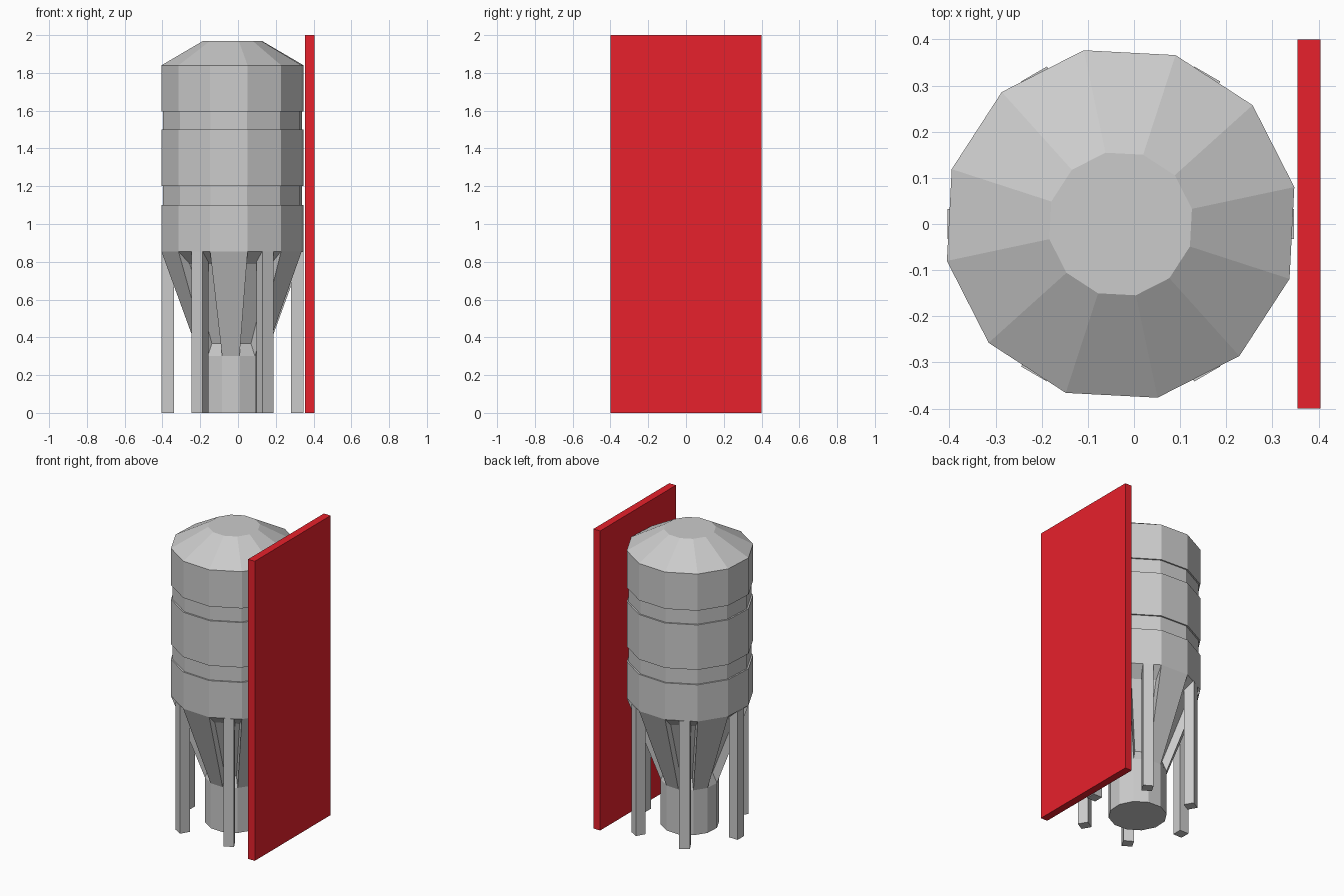
import bpy, bmesh
from math import cos, sin, radians
from mathutils import Vector, Matrix

if "Cube" in bpy.data.objects:
    bpy.data.objects.remove(bpy.data.objects["Cube"])

CX = -0.029          # silo axis
SIDES, PHASE = 12, 12


def finish(name, bm):
    bmesh.ops.recalc_face_normals(bm, faces=bm.faces)
    mesh = bpy.data.meshes.new(name)
    bm.to_mesh(mesh)
    bm.free()
    ob = bpy.data.objects.new(name, mesh)
    bpy.context.collection.objects.link(ob)
    return ob


def box(name, centre, size, angle=0):
    bm = bmesh.new()
    bmesh.ops.create_cube(bm, size=1, matrix=Matrix.Diagonal((*size, 1)))
    ob = finish(name, bm)
    ob.location = centre
    ob.rotation_euler.z = angle
    return ob


# Silo: twelve-sided lathe from spout to roof, with two shallow grooves
profile = [(0.178, 0), (0.178, 0.30), (0.385, 0.855),
           (0.385, 1.10), (0.375, 1.10), (0.375, 1.20), (0.385, 1.20),
           (0.385, 1.50), (0.375, 1.50), (0.375, 1.595), (0.385, 1.595),
           (0.385, 1.84), (0.158, 1.97)]
bm = bmesh.new()
rings = []
for r, z in profile:
    rings.append([bm.verts.new((CX + r * cos(radians(PHASE + 30 * i)),
                                r * sin(radians(PHASE + 30 * i)), z))
                  for i in range(SIDES)])
hopper = []
for k, (a, b) in enumerate(zip(rings, rings[1:])):
    for i in range(SIDES):
        j = (i + 1) % SIDES
        f = bm.faces.new((a[i], a[j], b[j], b[i]))
        if k == 1 and i % 2 == 1:      # hopper panels behind the legs
            hopper.append(f)
bm.faces.new(rings[0][::-1])
bm.faces.new(rings[-1])

# Recesses in the hopper: shrink a copy of each panel and push it inwards
for f in bmesh.ops.extrude_discrete_faces(bm, faces=hopper)["faces"]:
    mid = f.calc_center_median()
    inward = Vector((CX - mid.x, -mid.y, 0)).normalized()
    for v in f.verts:
        v.co = mid + (v.co - mid) * 0.76 + inward * 0.05
finish("silo_body", bm)

# Six legs around the hopper
for i in range(6):
    a = radians(60 * i)
    box(f"leg_{i + 1}", (CX + 0.343 * cos(a), 0.343 * sin(a), 0.4275),
        (0.065, 0.065, 0.855), a)

# Red panel beside the silo
panel = box("side_panel", (0.379, 0, 1), (0.05, 0.8, 2))
red = bpy.data.materials.new("red")
red.diffuse_color = (0.8, 0.015, 0.025, 1)
red.use_nodes = True
red.node_tree.nodes["Principled BSDF"].inputs["Base Color"].default_value = red.diffuse_color
panel.data.materials.append(red)
